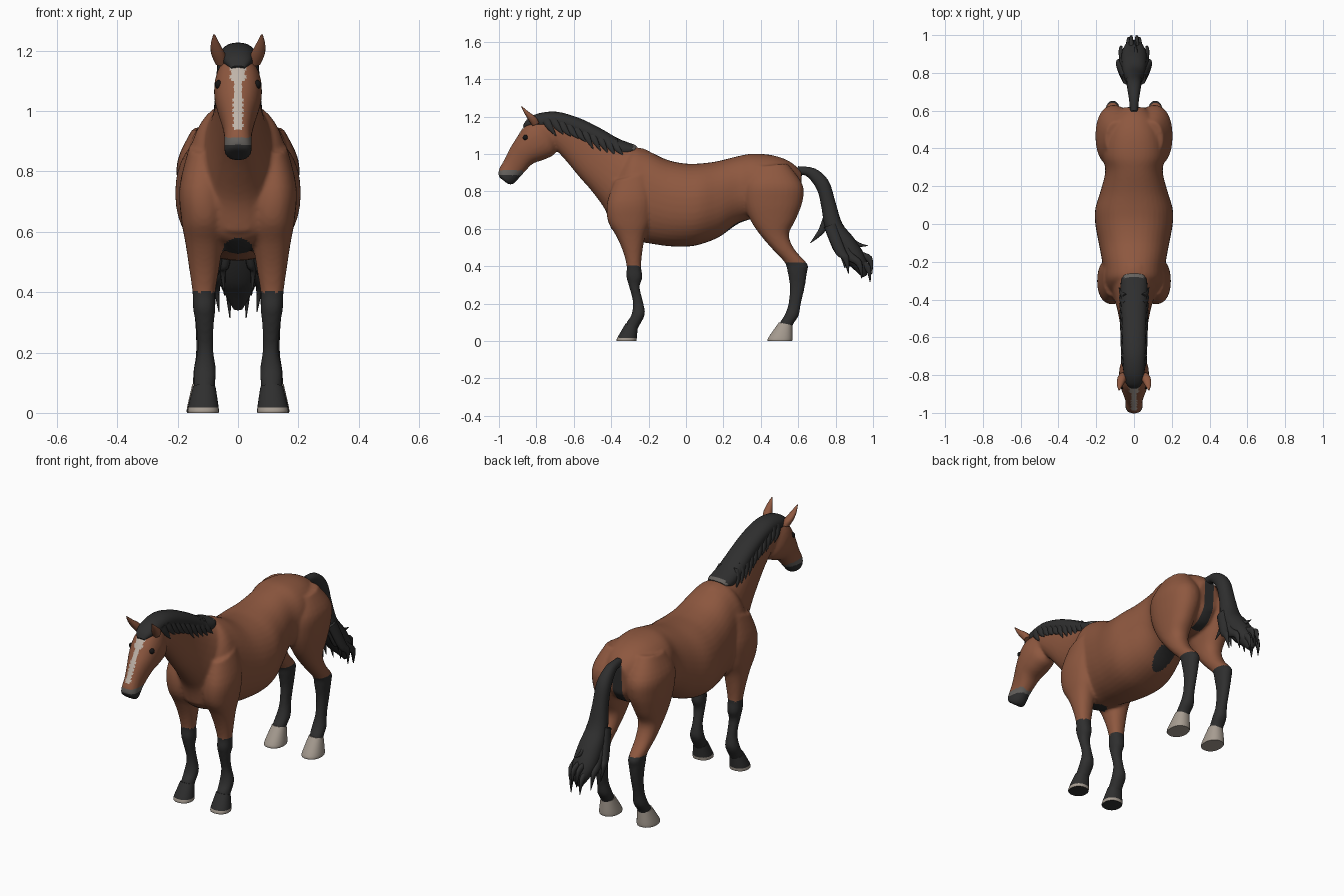
import bpy, bmesh, math, random
from mathutils import Vector

random.seed(4)


def material(name, r, g, b):
    m = bpy.data.materials.new(name)
    m.diffuse_color = (r, g, b, 1)
    return m


COAT = material("bay_coat", .27, .097, .05)
BLACK = material("black_hair", .028, .028, .028)
GREY = material("muzzle_grey", .13, .12, .11)
BLAZE = material("blaze_white", .52, .45, .39)
HOOF = material("hoof_horn", .38, .33, .28)
EYE = material("eye_black", .008, .007, .007)


def spline(a, b, c, d, t):
    return [.5 * (2 * q + (r - p) * t + (2 * p - 5 * q + 4 * r - s) * t * t
                  + (3 * q - p - 3 * r + s) * t ** 3) for p, q, r, s in zip(a, b, c, d)]


def loft(name, rings, mats, side=1, n=28, pad=0, sub=4, power=.9):
    """Skin ovals; ring = edge point (y, z), opposite edge point (y, z), half width, centre x."""
    rings = [tuple(r) + (0,) * (6 - len(r)) for r in rings]
    ext = [rings[0]] + rings + [rings[-1]]
    fine = [spline(*ext[i:i + 4], k / sub) for i in range(len(rings) - 1) for k in range(sub)]
    fine.append(list(rings[-1]))
    bm = bmesh.new()
    loops = []
    for y1, z1, y2, z2, w, x in fine:
        c = Vector((x * side, (y1 + y2) / 2, (z1 + z2) / 2))
        a = Vector((0, (y2 - y1) / 2, (z2 - z1) / 2))
        a += a.normalized() * pad
        loop = []
        for k in range(n):
            co, si = math.cos(2 * math.pi * k / n), math.sin(2 * math.pi * k / n)
            co = math.copysign(abs(co) ** power, co)
            si = math.copysign(abs(si) ** power, si)
            loop.append(bm.verts.new(c + a * co + Vector(((w + pad) * si, 0, 0))))
        loops.append(loop)
    for p, q in zip(loops, loops[1:]):
        for k in range(n):
            bm.faces.new((p[k], p[(k + 1) % n], q[(k + 1) % n], q[k]))
    bm.faces.new(loops[0])
    bm.faces.new(loops[-1])
    bmesh.ops.recalc_face_normals(bm, faces=bm.faces)
    me = bpy.data.meshes.new(name)
    bm.to_mesh(me)
    bm.free()
    for m in mats:
        me.materials.append(m)
    for p in me.polygons:
        p.use_smooth = len(p.vertices) == 4
    ob = bpy.data.objects.new(name, me)
    bpy.context.collection.objects.link(ob)
    return ob


def strand(name, pts, r):
    """Tapered lock of hair through points (x, y, z)."""
    dy, dz = pts[-1][1] - pts[0][1], pts[-1][2] - pts[0][2]
    l = math.hypot(dy, dz)
    py, pz = -dz / l, dy / l
    rings = []
    for i, (x, y, z) in enumerate(pts):
        s = r * (1 - .93 * (i / (len(pts) - 1)) ** 1.6)
        rings.append((y - py * s, z - pz * s, y + py * s, z + pz * s, s * .6, x))
    return loft(name, rings, [BLACK], n=8)


def join(obs, name):
    bpy.ops.object.select_all(action='DESELECT')
    for o in obs:
        o.select_set(True)
    bpy.context.view_layer.objects.active = obs[0]
    bpy.ops.object.join()
    obs[0].name = name
    return obs[0]


# Body masses: torso, neck, head
torso = [(-.41, .66, -.42, .80, .07), (-.38, .58, -.38, .90, .13), (-.30, .54, -.30, 1.02, .16),
         (-.20, .525, -.22, 1.02, .165), (-.10, .51, -.10, .967, .185), (0, .507, 0, .947, .203),
         (.08, .52, .08, .948, .203), (.18, .56, .17, .96, .175), (.28, .63, .28, .987, .15),
         (.38, .66, .36, 1.0, .165), (.48, .66, .47, .99, .155), (.56, .68, .56, .955, .12),
         (.61, .74, .62, .90, .06)]
neck = [(-.40, .60, -.14, .97, .13), (-.43, .70, -.22, 1.025, .12), (-.50, .80, -.33, 1.045, .093),
        (-.57, .88, -.44, 1.10, .075), (-.64, .965, -.55, 1.165, .066), (-.70, 1.03, -.66, 1.205, .063),
        (-.73, 1.06, -.74, 1.205, .058), (-.77, 1.08, -.80, 1.19, .05)]
head = [(-.69, 1.05, -.765, 1.19, .055), (-.705, 1.0, -.83, 1.175, .074), (-.76, .972, -.87, 1.14, .077),
        (-.82, .95, -.905, 1.085, .068), (-.86, .91, -.94, 1.03, .053), (-.89, .877, -.97, .97, .044),
        (-.92, .845, -.997, .92, .044), (-.945, .838, -1.002, .89, .041), (-.965, .85, -.997, .875, .03)]
# Legs and ears, mirrored by side
hind = [(.36, .93, .54, .95, .06, .09), (.31, .84, .62, .84, .093, .105), (.31, .74, .622, .75, .09, .108),
        (.35, .64, .585, .65, .07, .115), (.405, .56, .548, .57, .056, .115), (.475, .48, .578, .49, .046, .115),
        (.53, .42, .648, .41, .037, .113), (.545, .37, .645, .37, .035, .112), (.557, .29, .632, .285, .027, .112),
        (.55, .20, .612, .20, .025, .112), (.53, .14, .60, .135, .034, .112), (.505, .10, .57, .09, .033, .115),
        (.49, .05, .56, .05, .033, .115)]
fore = [(-.38, .86, -.20, .90, .05, .11), (-.42, .74, -.18, .76, .075, .117), (-.415, .64, -.19, .64, .073, .113),
        (-.37, .56, -.22, .56, .06, .112), (-.335, .48, -.235, .48, .048, .112), (-.315, .40, -.242, .40, .036, .113),
        (-.318, .35, -.235, .34, .035, .112), (-.305, .30, -.25, .29, .028, .11), (-.282, .21, -.232, .21, .024, .108),
        (-.29, .14, -.222, .145, .035, .11), (-.315, .10, -.25, .085, .033, .111), (-.33, .05, -.27, .05, .033, .112)]
ear = [(-.82, 1.15, -.785, 1.165, .02, .055), (-.845, 1.185, -.80, 1.195, .023, .066),
       (-.865, 1.22, -.84, 1.225, .015, .075), (-.882, 1.254, -.876, 1.254, .003, .079)]

parts = [loft("torso", torso, [COAT], pad=.002, n=40), loft("neck", neck, [COAT], pad=.002),
         loft("head", head, [COAT], pad=.002)]
for s in (-1, 1):
    parts += [loft("hind_leg", hind, [COAT], s, pad=.002), loft("front_leg", fore, [COAT], s, pad=.002)]
    loft("ear_left" if s > 0 else "ear_right", ear, [COAT], s, n=16)
body = join(parts, "horse_body")

# Fuse the masses into one smooth skin
rm = body.modifiers.new("fuse", 'REMESH')
rm.mode = 'VOXEL'
rm.voxel_size = .0085
sm = body.modifiers.new("soften", 'SMOOTH')
sm.factor, sm.iterations = .5, 5
for m in ("fuse", "soften"):
    bpy.ops.object.modifier_apply(modifier=m)
me = body.data
me.materials.clear()
for m in (COAT, BLACK, GREY, BLAZE):
    me.materials.append(m)


# Coat markings: stockings, muzzle, blaze, dark underside
def marking(c, n):
    x, y, z = c
    if z < (.40 if y < 0 else .42):
        return 1
    if y < -.87 and z < .912:
        return 1 if z < .885 else 2
    if y < -.82 and n.y < -.4 and .94 < z < 1.15 and abs(x) < (.025 if z > 1.1 else .016):
        return 3
    if n.z < -.3 and (x / .055) ** 2 + ((y - .26) / .09) ** 2 < 1:
        return 1
    if n.z < -.4 and (x / .05) ** 2 + ((y + .31) / .07) ** 2 < 1 and z < .62:
        return 1
    if abs(x) < .03 and y > .5 and z < .9:
        return 1
    return 0


for p in me.polygons:
    p.use_smooth = True
    p.material_index = marking(p.center, p.normal)

# Hooves: pale behind, dark with a pale rim in front
for s in (-1, 1):
    tag = "left" if s > 0 else "right"
    loft("hind_hoof_" + tag, [(.497, .10, .568, .085, .037, .115), (.44, .018, .57, .016, .052, .117),
                              (.438, 0, .567, 0, .052, .117)], [HOOF], s)
    h = loft("front_hoof_" + tag, [(-.322, .095, -.258, .075, .038, .112), (-.367, .018, -.263, .016, .051, .115),
                                   (-.37, 0, -.265, 0, .051, .115)], [BLACK, HOOF], s)
    for p in h.data.polygons:
        p.material_index = int(p.center.z < .022 and p.normal.z > -.9)
    # Eyes
    bpy.ops.mesh.primitive_uv_sphere_add(segments=16, ring_count=10, radius=.015, location=(s * .062, -.858, 1.088))
    e = bpy.context.object
    e.name = "eye_" + tag
    e.data.materials.append(EYE)
    bpy.ops.object.shade_smooth()

# Mane along the crest, with forelock and hanging locks
mane = [(-.862, 1.135, -.872, 1.15, .022), (-.835, 1.14, -.85, 1.185, .043), (-.78, 1.13, -.79, 1.217, .056),
        (-.67, 1.13, -.69, 1.226, .06), (-.59, 1.10, -.57, 1.192, .063), (-.50, 1.05, -.46, 1.139, .066),
        (-.42, 1.005, -.36, 1.082, .07), (-.34, .985, -.28, 1.052, .07), (-.29, 1.0, -.262, 1.04, .055)]
m = loft("mane", mane, [BLACK, GREY], n=24)
for p in m.data.polygons:
    p.material_index = int(p.center.y > -.285)
locks = []
for s in (-1, 1):
    for i in range(10):
        t = i / 9
        y, drop = -.74 + .36 * t, random.uniform(.09, .125)
        z = 1.205 - .36 * max(0, y + .70)
        locks.append(strand("lock", [(s * .045, y - .01, z - .02), (s * (.058 + .008 * t), y + .012, z - .06),
                                     (s * (.066 + .014 * t), y + .045, z - drop)], .026))
join(locks, "mane_locks")

# Tail with loose strands
tail = [(.58, .88, .60, .935, .02), (.64, .885, .69, .922, .027), (.70, .81, .762, .857, .038),
        (.725, .71, .80, .74, .042), (.742, .61, .835, .63, .055), (.79, .51, .895, .555, .066),
        (.845, .43, .95, .47, .066), (.89, .39, .975, .40, .045), (.945, .34, .965, .35, .015)]
loft("tail", tail, [BLACK], n=20)
wisps = [strand("wisp", [(0, .76, .68), (0, .73, .60), (0, .70, .56), (0, .665, .525)], .022),
         strand("wisp", [(0, .82, .60), (.01, .87, .545), (.01, .92, .515), (.01, .972, .51)], .026)]
for s in (-1, 1):
    for x, y, z in ((.085, .87, .36), (.07, .94, .335), (.03, .985, .315), (.05, .85, .39), (.015, .995, .36)):
        wisps.append(strand("wisp", [(s * x * .5, .77, .62), (s * x * .85, (y + .78) / 2, (z + .6) / 2),
                                     (s * x, y - .015, z + .08), (s * x * .9, y, z)], .034))
join(wisps, "tail_strands")
